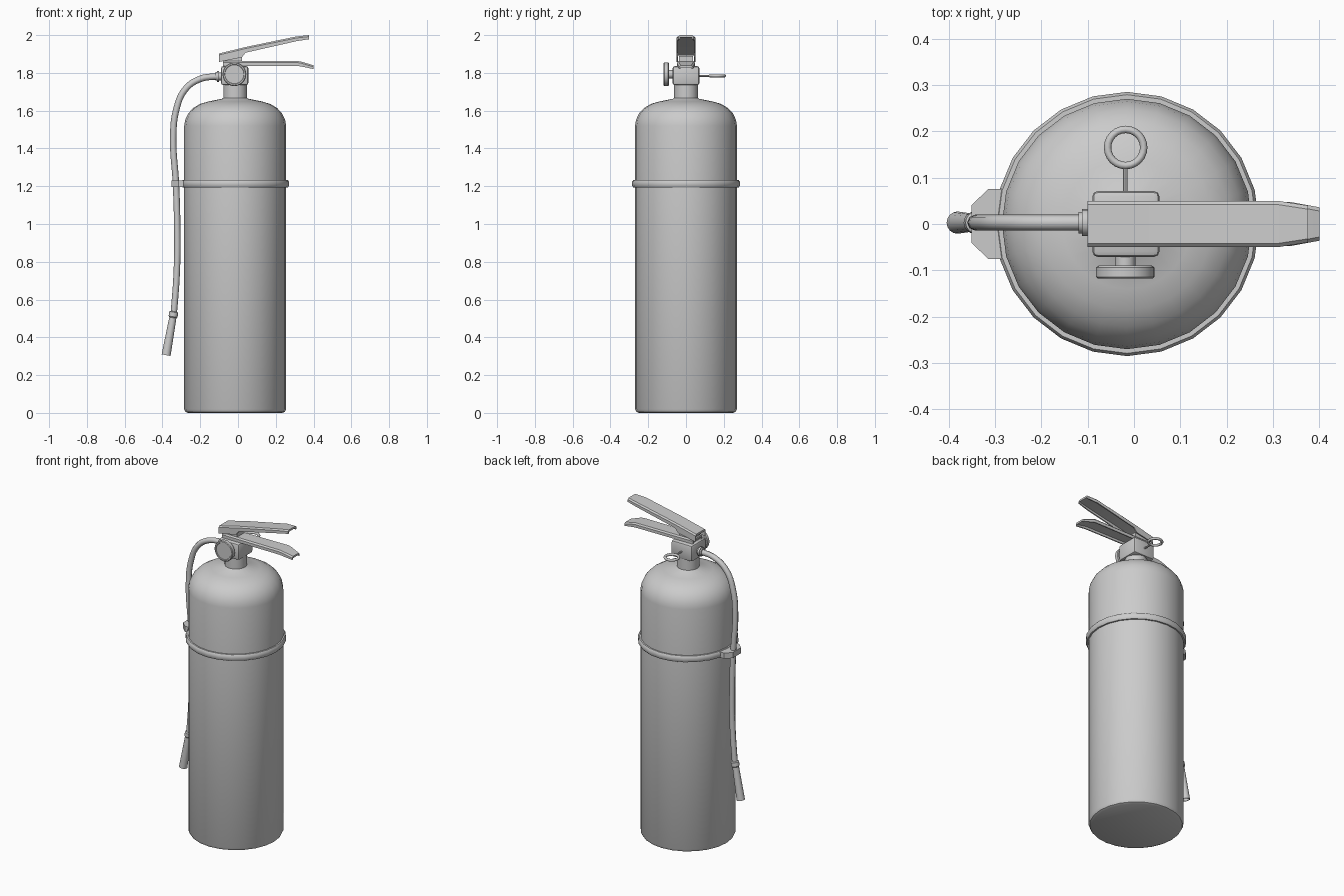
import bpy, bmesh, math
from mathutils import Vector

if "Cube" in bpy.data.objects:
    bpy.data.objects.remove(bpy.data.objects["Cube"])

CX = -0.015   # axis of the tank


def finish(name, bm, angle=35):
    bmesh.ops.remove_doubles(bm, verts=bm.verts, dist=1e-5)
    bmesh.ops.recalc_face_normals(bm, faces=bm.faces)
    me = bpy.data.meshes.new(name)
    bm.to_mesh(me)
    bm.free()
    ob = bpy.data.objects.new(name, me)
    bpy.context.collection.objects.link(ob)
    bpy.ops.object.select_all(action='DESELECT')
    bpy.context.view_layer.objects.active = ob
    ob.select_set(True)
    bpy.ops.object.shade_smooth_by_angle(angle=math.radians(angle))
    return ob


def revolve(name, profile, loc, axis=(0, 0, 1), n=24):
    """Spin (radius, height) points around an axis through loc."""
    bm = bmesh.new()
    rings = [[bm.verts.new((r * math.cos(i * math.tau / n), r * math.sin(i * math.tau / n), h))
              for i in range(n)] for r, h in profile]
    for a, b in zip(rings, rings[1:]):
        for i in range(n):
            j = (i + 1) % n
            bm.faces.new((a[i], a[j], b[j], b[i]))
    bm.faces.new(rings[0])
    bm.faces.new(rings[-1])
    ob = finish(name, bm)
    if axis != (0, 0, 1):
        ob.rotation_mode = 'QUATERNION'
        ob.rotation_quaternion = Vector(axis).to_track_quat('Z', 'Y')
    ob.location = loc
    return ob


def channel(name, sections, t=0.007):
    """Downward-open folded-sheet lever; sections are (x, top z, depth, half width)."""
    bm = bmesh.new()
    loops = []
    for x, z, d, w in sections:
        b = 0.008
        pts = [(-w, z - d), (-w, z - b), (-w + b, z), (w - b, z), (w, z - b), (w, z - d),
               (w - t, z - d), (w - t, z - b - t / 2), (-w + t, z - b - t / 2), (-w + t, z - d)]
        loops.append([bm.verts.new((x, y, h)) for y, h in pts])
    for a, b in zip(loops, loops[1:]):
        for i in range(len(a)):
            j = (i + 1) % len(a)
            bm.faces.new((a[i], a[j], b[j], b[i]))
    bm.faces.new(loops[0])
    bm.faces.new(loops[-1])
    return finish(name, bm)


def prism(name, outline, z0, z1, bevel=0.0):
    """Vertical extrusion of an xy outline."""
    bm = bmesh.new()
    face = bm.faces.new([bm.verts.new((x, y, z0)) for x, y in outline])
    top = bmesh.ops.extrude_face_region(bm, geom=[face])['geom']
    bmesh.ops.translate(bm, vec=(0, 0, z1 - z0),
                        verts=[v for v in top if isinstance(v, bmesh.types.BMVert)])
    if bevel:
        bmesh.ops.bevel(bm, geom=bm.edges[:], offset=bevel, segments=2,
                        profile=0.5, affect='EDGES')
    return finish(name, bm)


def rect(x0, x1, w):
    return [(x0, -w), (x1, -w), (x1, w), (x0, w)]


# tank with rounded shoulder and neck
shoulder = [(0.27, 1.52), (0.264, 1.553), (0.248, 1.586), (0.222, 1.614), (0.185, 1.636),
            (0.14, 1.649), (0.07, 1.663)]
revolve("tank", [(0.25, 0), (0.263, 0.006), (0.27, 0.02)] + shoulder
        + [(0.063, 1.668), (0.063, 1.745)], (CX, 0, 0))

# strap around the tank and its hose clip
revolve("strap", [(0.262, 1.194), (0.279, 1.194), (0.285, 1.203), (0.285, 1.224),
                  (0.279, 1.233), (0.262, 1.233)], (CX, 0, 0))
prism("hose_clip", [(-0.26, -0.075), (-0.315, -0.075), (-0.351, -0.04), (-0.351, 0.04),
                    (-0.315, 0.075), (-0.26, 0.075)], 1.196, 1.231)

# valve body and lever mount
prism("valve_body", rect(-0.09, 0.055, 0.071), 1.735, 1.836, 0.012)
prism("lever_mount", rect(-0.07, 0.02, 0.036), 1.83, 1.89)

# pressure gauge on the front
revolve("gauge_stem", [(0.022, 0.06), (0.022, 0.095)], (-0.019, 0, 1.793), (0, -1, 0), 16)
revolve("gauge", [(0.058, 0.09), (0.063, 0.094), (0.063, 0.114), (0.059, 0.118),
                  (0.052, 0.118), (0.05, 0.115)], (-0.019, 0, 1.793), (0, -1, 0))

# levers
channel("upper_lever", [(-0.1, 1.903, 0.045, 0.05), (0.02, 1.932, 0.05, 0.05),
                        (0.04, 1.937, 0.03, 0.05), (0.31, 1.993, 0.025, 0.05),
                        (0.375, 2.0, 0.022, 0.04)])
channel("lower_lever", [(-0.08, 1.862, 0.026, 0.045), (0.32, 1.862, 0.026, 0.048),
                        (0.34, 1.858, 0.025, 0.047), (0.4, 1.84, 0.02, 0.036)])

# safety pin and pull ring
revolve("safety_pin", [(0.005, 0.06), (0.005, 0.125)], (-0.019, 0, 1.784), (0, 1, 0), 8)
bpy.ops.mesh.primitive_torus_add(location=(-0.018, 0.165, 1.784), major_radius=0.039,
                                 minor_radius=0.008, major_segments=24, minor_segments=8)
bpy.context.object.name = "pull_ring"
bpy.ops.object.shade_smooth()

# hose coupling, hose and nozzle
revolve("hose_coupling", [(0.021, 0.07), (0.021, 0.1), (0.029, 0.1), (0.029, 0.112),
                          (0.023, 0.112), (0.023, 0.12)], (0, 0.003, 1.782), (-1, 0, 0), 16)
path = [(-0.1, 1.782), (-0.2, 1.768), (-0.28, 1.712), (-0.328, 1.6), (-0.343, 1.45),
        (-0.329, 1.22), (-0.322, 1.0), (-0.324, 0.75), (-0.342, 0.5)]
cu = bpy.data.curves.new("hose", 'CURVE')
cu.dimensions = '3D'
cu.bevel_depth = 0.017
cu.bevel_resolution = 2
cu.resolution_u = 6
cu.use_fill_caps = True
sp = cu.splines.new('BEZIER')
sp.bezier_points.add(len(path) - 1)
for p, (x, z) in zip(sp.bezier_points, path):
    p.co = (x, 0.003, z)
    p.handle_left_type = p.handle_right_type = 'AUTO'
bpy.context.collection.objects.link(bpy.data.objects.new("hose", cu))
revolve("nozzle", [(0.018, 0), (0.024, 0.004), (0.024, 0.028), (0.019, 0.034), (0.024, 0.235),
                   (0.019, 0.235), (0.015, 0.17)], (-0.339, 0.003, 0.537), (-0.18, 0, -1), 16)
